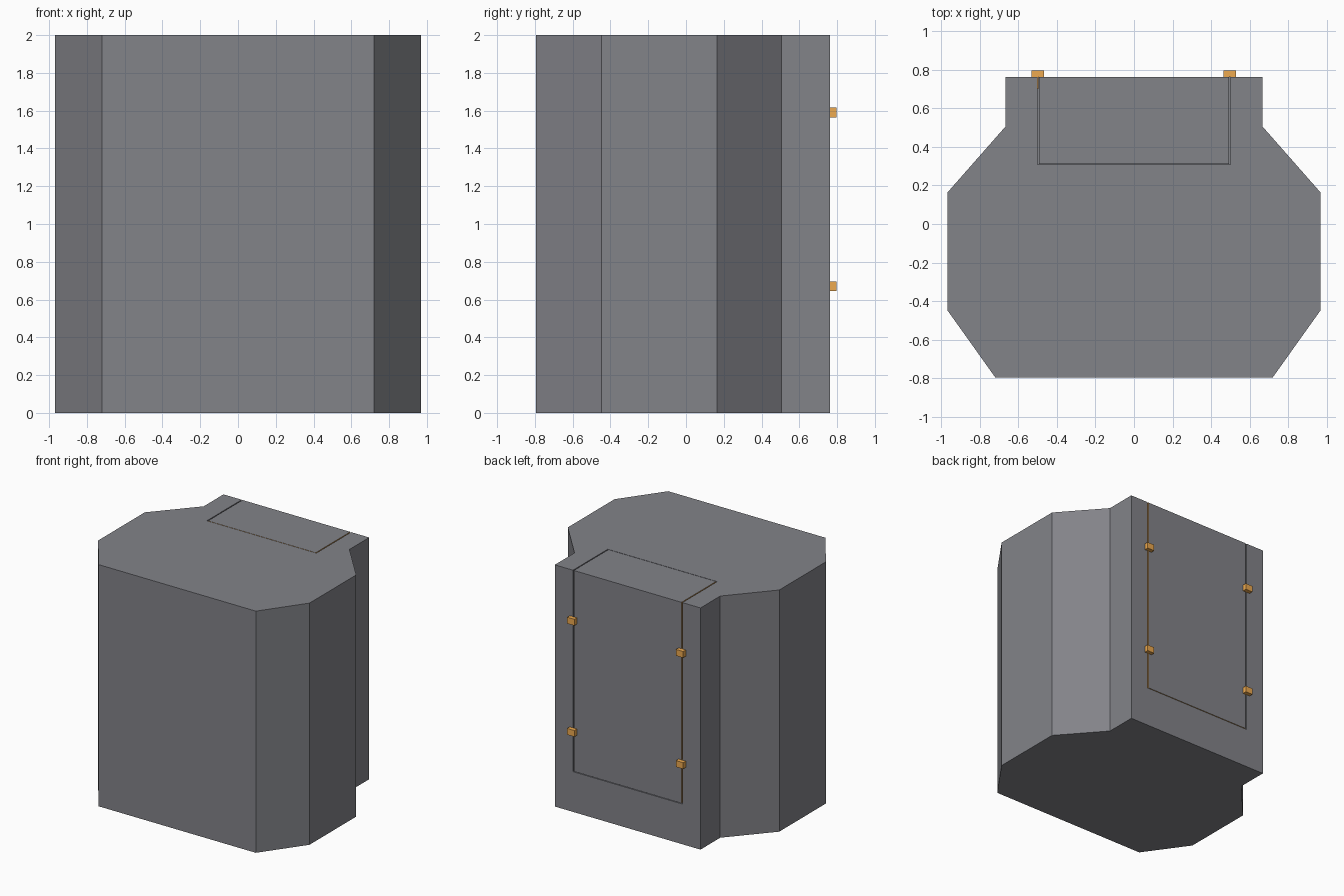
import bpy, bmesh

if "Cube" in bpy.data.objects:
    bpy.data.objects.remove(bpy.data.objects["Cube"])


def material(name, color):
    mat = bpy.data.materials.new(name)
    mat.diffuse_color = (*color, 1)
    mat.use_nodes = True
    mat.node_tree.nodes["Principled BSDF"].inputs["Base Color"].default_value = mat.diffuse_color
    return mat


steel = material("dark_grey", (0.225, 0.228, 0.25))
orange = material("orange", (0.85, 0.40, 0.08))


def prism(name, outline, z0, z1, mat):
    """Extrude a closed xy outline from z0 to z1."""
    bm = bmesh.new()
    face = bm.faces.new([bm.verts.new((x, y, z0)) for x, y in outline])
    top = bmesh.ops.extrude_face_region(bm, geom=[face])
    verts = [v for v in top["geom"] if isinstance(v, bmesh.types.BMVert)]
    bmesh.ops.translate(bm, verts=verts, vec=(0, 0, z1 - z0))
    bmesh.ops.recalc_face_normals(bm, faces=bm.faces)
    mesh = bpy.data.meshes.new(name)
    bm.to_mesh(mesh)
    bm.free()
    mesh.materials.append(mat)
    obj = bpy.data.objects.new(name, mesh)
    bpy.context.collection.objects.link(obj)
    return obj


def box(name, x0, x1, y0, y1, z0, z1, mat):
    return prism(name, [(x0, y0), (x1, y0), (x1, y1), (x0, y1)], z0, z1, mat)


# Main housing: mirrored half outline with a narrower back section
half = [(0.72, -0.795), (0.968, -0.447), (0.968, 0.163),
        (0.667, 0.505), (0.667, 0.763)]
body = prism("housing", half + [(-x, y) for x, y in reversed(half)], 0, 2, steel)

# Pocket open to the back and the top
pocket = box("pocket_cutter", -0.501, 0.501, 0.308, 0.9, 0.333, 2.1, steel)
pocket.hide_render = True
pocket.hide_viewport = True
cut = body.modifiers.new("pocket", "BOOLEAN")
cut.operation = "DIFFERENCE"
cut.solver = "EXACT"
cut.object = pocket

# Rear door seated in the pocket; its hidden mating faces are orange
door = box("rear_door", -0.493, 0.493, 0.312, 0.763, 0.338, 2, steel)
door.data.materials.append(orange)
for face in door.data.polygons:
    if face.normal.z < 0.5 and face.normal.y < 0.5:
        face.material_index = 1

# Orange latches across the side gaps
for side, sx in (("left", -0.499), ("right", 0.497)):
    for level, z in (("lower", 0.67), ("upper", 1.59)):
        box(f"latch_{side}_{level}", sx - 0.033, sx + 0.033,
            0.763, 0.797, z - 0.026, z + 0.026, orange)
        # Hinge leaf inside the left gap
        if side == "left":
            box(f"hinge_leaf_{level}", -0.4995, -0.4945,
                0.70, 0.763, z - 0.026, z + 0.026, orange)
